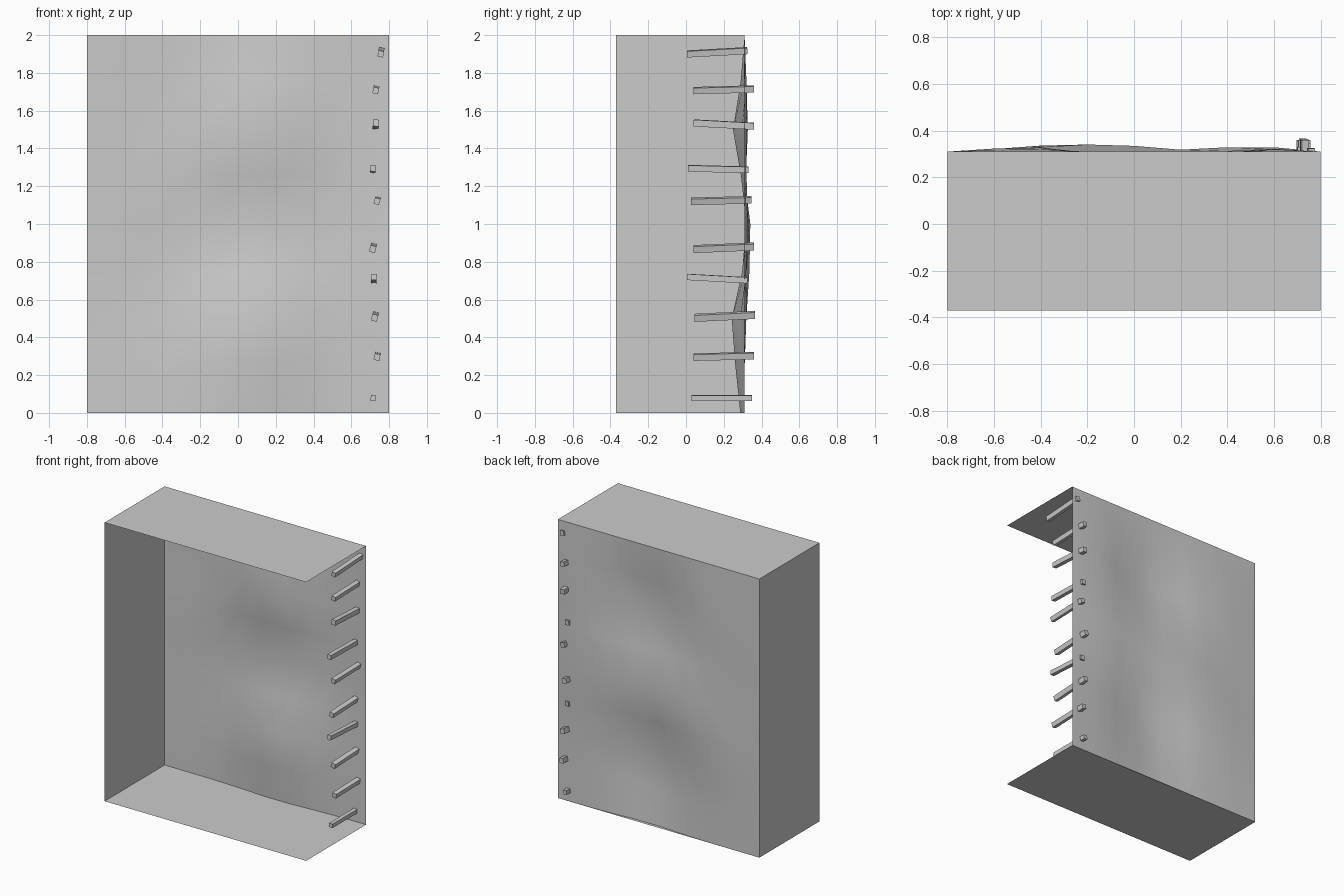
import bpy, bmesh, math
from mathutils import Vector, Matrix

if "Cube" in bpy.data.objects:
    bpy.data.objects.remove(bpy.data.objects["Cube"])

W, H, YF, YB = 0.8, 2.0, -0.37, 0.31


def make(name, bm, smooth=False):
    me = bpy.data.meshes.new(name)
    bm.to_mesh(me)
    bm.free()
    if smooth:
        for p in me.polygons:
            p.use_smooth = True
    ob = bpy.data.objects.new(name, me)
    bpy.context.collection.objects.link(ob)
    return ob


def panel(name, pts):
    bm = bmesh.new()
    bm.faces.new([bm.verts.new(p) for p in pts])
    return make(name, bm)


# Thin single-sheet walls; front and right side stay open
panel("top_wall", [(-W, YF, H), (W, YF, H), (W, YB, H), (-W, YB, H)])
panel("bottom_wall", [(-W, YB, 0), (W, YB, 0), (W, YF, 0), (-W, YF, 0)])
panel("left_wall", [(-W, YF, 0), (-W, YF, H), (-W, YB, H), (-W, YB, 0)])

# Uneven back sheet: dents (negative) and bulges as x, z, depth, x radius, z radius
BUMPS = [(0.1, 0.42, -0.085, 0.28, 0.26), (0.1, 1.5, -0.07, 0.28, 0.24),
         (-0.4, 0.75, 0.025, 0.22, 0.3), (-0.1, 1.0, 0.03, 0.25, 0.2),
         (0.5, 1.0, 0.024, 0.2, 0.3), (-0.45, 1.55, 0.022, 0.22, 0.25),
         (0.55, 1.6, 0.018, 0.15, 0.25)]


def back_y(x, z):
    d = sum(a * math.exp(-((x - cx) / rx) ** 2 - ((z - cz) / rz) ** 2)
            for cx, cz, a, rx, rz in BUMPS)
    # side and top edges are held straight, the bottom edge sags a little
    fade = min(1, (W - abs(x)) / 0.2) * min(1, (H - z) / 0.25)
    if z < 0.01:
        d = -0.025 * math.exp(-((x - 0.1) / 0.3) ** 2)
    return YB + d * fade


bm = bmesh.new()
NX = NZ = 8
g = [[bm.verts.new((x, back_y(x, z), z))
      for x in [-W + 2 * W * i / NX for i in range(NX + 1)]]
     for z in [H * j / NZ for j in range(NZ + 1)]]
for j in range(NZ):
    for i in range(NX):
        bm.faces.new((g[j][i], g[j + 1][i], g[j + 1][i + 1], g[j][i + 1]))
make("back_sheet", bm, True)

# Crooked pegs driven through the back: x, front y, front z, rise, roll, size
PEGS = [(0.716, 0.030, 0.078, 0.000, 4, 0.027), (0.737, 0.040, 0.295, 0.008, 12, 0.031),
        (0.725, 0.045, 0.503, 0.016, 16, 0.032), (0.720, 0.005, 0.720, -0.018, 3, 0.029),
        (0.715, 0.040, 0.867, 0.014, 15, 0.032), (0.737, 0.027, 1.120, 0.008, 16, 0.030),
        (0.715, 0.010, 1.295, -0.008, 5, 0.030), (0.730, 0.040, 1.535, -0.017, 4, 0.032),
        (0.730, 0.040, 1.706, 0.009, 12, 0.030), (0.757, 0.005, 1.900, 0.018, 10, 0.030)]
for n, (x, y, z, rise, roll, s) in enumerate(PEGS):
    bm = bmesh.new()
    bmesh.ops.create_cube(bm, size=1, matrix=Matrix.Diagonal((s, 0.32, s * 1.1, 1)))
    ob = make(f"peg_{n + 1}", bm)
    ob.location = (x, y + 0.16, z + rise / 2)
    ob.rotation_euler = (math.atan2(rise, 0.32), math.radians(roll), 0)
